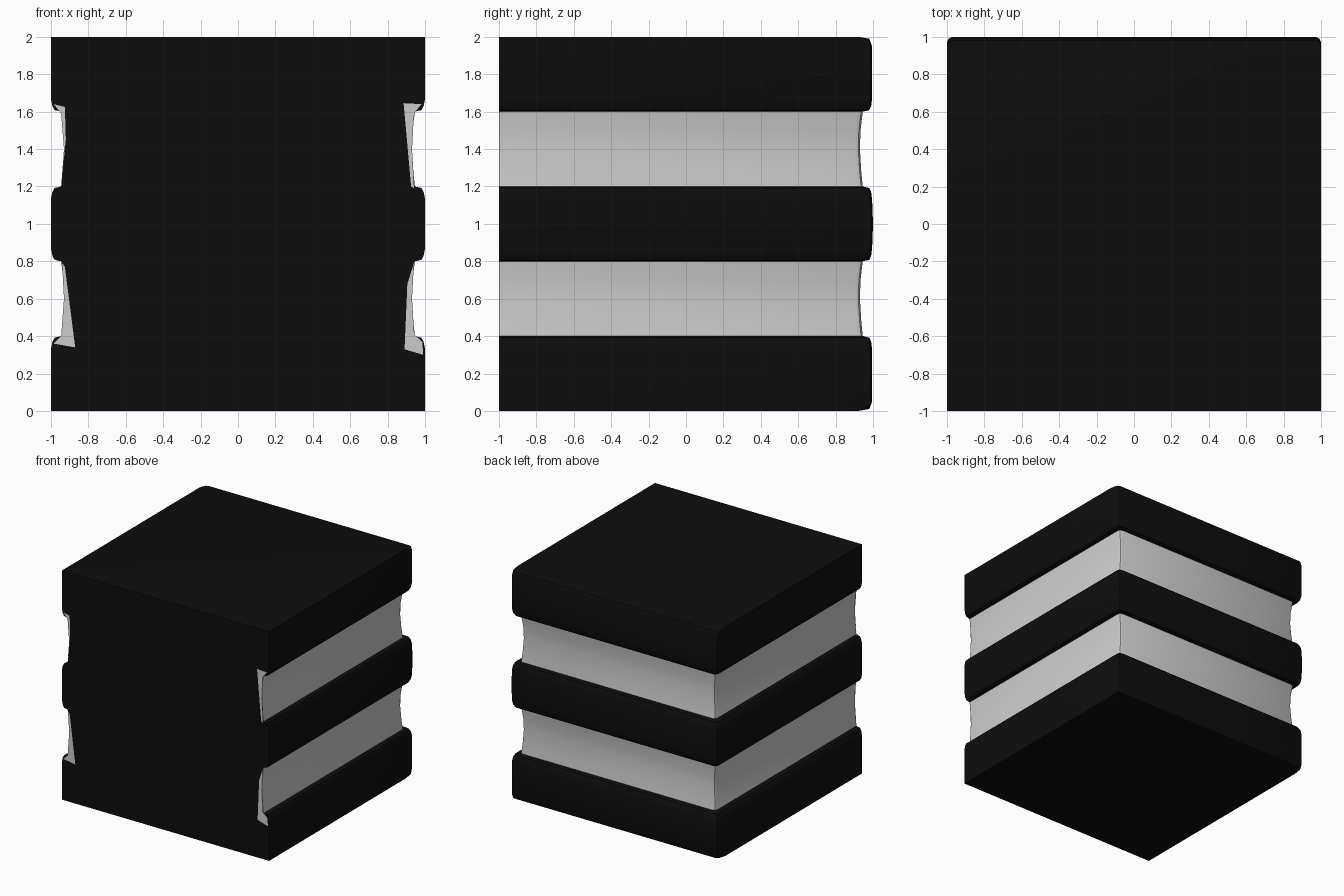
import bpy, math

if "Cube" in bpy.data.objects:
    bpy.data.objects.remove(bpy.data.objects["Cube"])


def material(name, v):
    m = bpy.data.materials.new(name)
    m.diffuse_color = (v, v, v, 1)
    m.use_nodes = True
    m.node_tree.nodes["Principled BSDF"].inputs["Base Color"].default_value = m.diffuse_color
    return m


BLACK = material("black", 0.004)


def add_mesh(name, verts, faces, mat=None, smooth=True):
    me = bpy.data.meshes.new(name)
    me.from_pydata(verts, [], faces)
    me.update()
    ob = bpy.data.objects.new(name, me)
    bpy.context.collection.objects.link(ob)
    if mat:
        me.materials.append(mat)
    if smooth:
        bpy.ops.object.select_all(action='DESELECT')
        bpy.context.view_layer.objects.active = ob
        ob.select_set(True)
        bpy.ops.object.shade_smooth_by_angle(angle=math.radians(30))
    return ob


def ring(x, y, z, r=0.03):
    """Open U path: right side, back, left side."""
    half = [(x, -1), (x, y - r), (x - 0.3 * r, y - 0.3 * r), (x - r, y)]
    return [(a, b, z) for a, b in half] + [(-a, b, z) for a, b in reversed(half)]


def wrap(name, rows, mat=None, cap=None):
    """Skin a list of (half width, back y, z) rows around three sides."""
    verts = [p for row in rows for p in ring(*row)]
    n = 8
    faces = [(i * n + j, i * n + j + 1, (i + 1) * n + j + 1, (i + 1) * n + j)
             for i in range(len(rows) - 1) for j in range(n - 1)]
    if cap == "bottom":
        faces.append(tuple(reversed(range(n))))
    elif cap == "top":
        faces.append(tuple(range(len(verts) - n, len(verts))))
    return add_mesh(name, verts, faces, mat)


# Profiles, bottom to top
lip_up = [(1, 0.995, 0.33), (0.992, 0.99, 0.37), (0.98, 0.98, 0.392), (0.945, 0.945, 0.4)]
groove = [(0.945, 0.945, 0.4), (0.937, 0.937, 0.48), (0.93, 0.93, 0.6),
          (0.933, 0.933, 0.7), (0.945, 0.945, 0.8)]
lip_down = [(x, y, 1.2 - z) for x, y, z in reversed(lip_up)]


def lift(rows, dz):
    return [(x, y, z + dz) for x, y, z in rows]


base = [(1, 0.92, 0), (1, 0.98, 0.01), (1, 0.995, 0.05)] + lip_up
middle = lip_down + [(1, 1, 1.0)] + lift(lip_up, 0.8)
top = [(x, y, 2 - z) for x, y, z in reversed(base)]

# Black bands and recessed grey layers
wrap("lower_band", base, BLACK, "bottom")
wrap("lower_layer", groove)
wrap("middle_band", middle, BLACK)
wrap("upper_layer", lift(groove, 0.8))
wrap("upper_band", top, BLACK, "top")

# Flat front panel following the side profile
profile = base + groove[1:-1] + middle + lift(groove[1:-1], 0.8) + top
pv = [(s * x, -1, z) for x, _, z in profile for s in (-1, 1)]
pf = [(2 * i, 2 * i + 1, 2 * i + 3, 2 * i + 2) for i in range(len(profile) - 1)]
add_mesh("front_panel", pv, pf, BLACK, smooth=False)

# Grey slivers at the panel edges beside each layer
slivers = {
    "upper_right": [(0.885, 1.645), (0.925, 1.2), (0.94, 1.19), (0.93, 1.4), (0.94, 1.59), (0.98, 1.64)],
    "lower_right": [(0.89, 0.33), (0.99, 0.3), (0.985, 0.37), (0.94, 0.41), (0.93, 0.6), (0.94, 0.79), (0.905, 0.68)],
    "upper_left": [(-0.985, 1.64), (-0.945, 1.59), (-0.93, 1.4), (-0.945, 1.2), (-0.92, 1.45), (-0.925, 1.625)],
    "lower_left": [(-0.985, 0.36), (-0.87, 0.34), (-0.925, 0.77), (-0.94, 0.79), (-0.93, 0.6), (-0.945, 0.4)],
}
for name, pts in slivers.items():
    area = sum(a[0] * b[1] - b[0] * a[1] for a, b in zip(pts, pts[1:] + pts[:1]))
    if area < 0:
        pts = pts[::-1]
    add_mesh(name + "_edge_sliver", [(x, -1.001, z) for x, z in pts],
             [tuple(range(len(pts)))], smooth=False)
